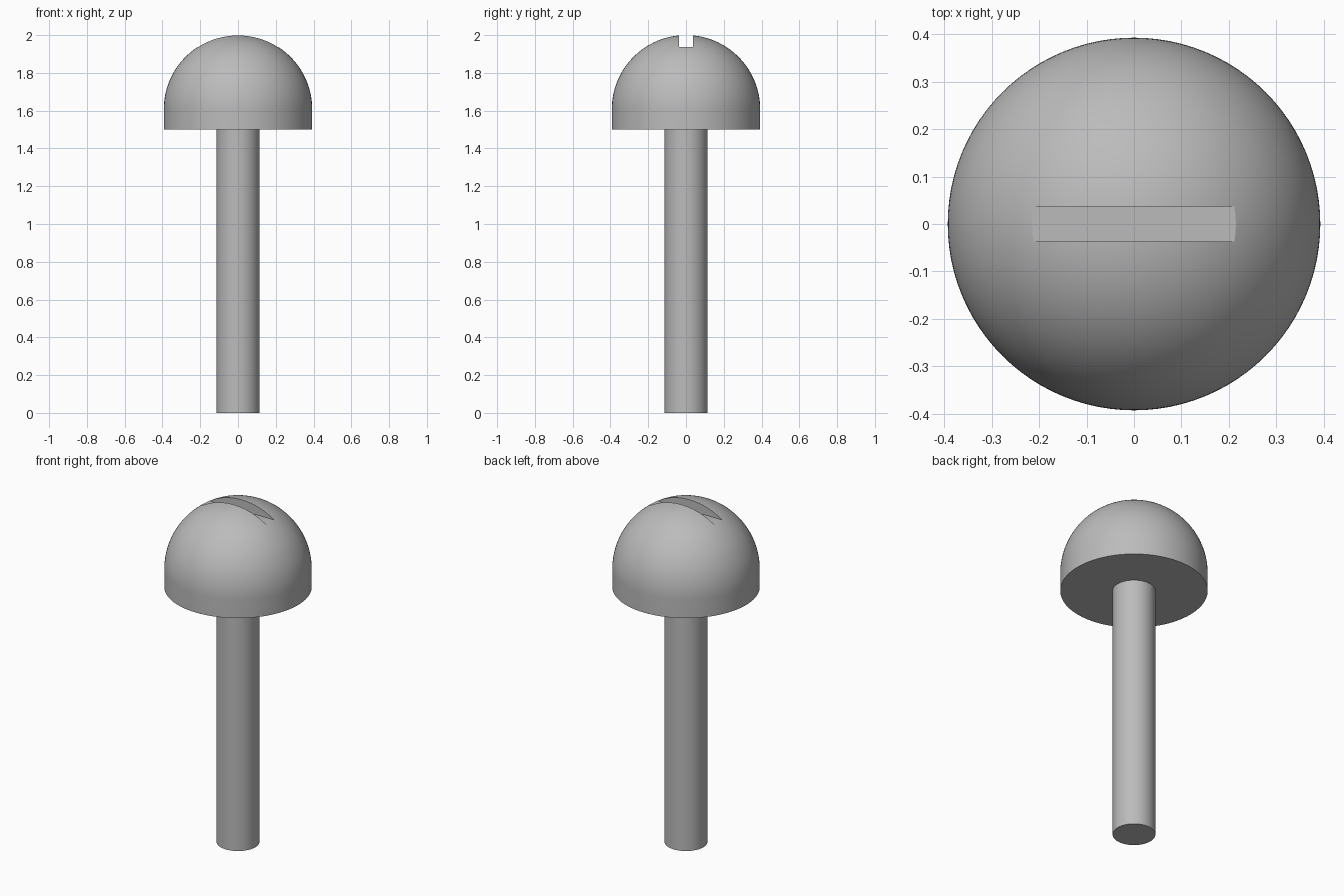
import bpy, bmesh, math
from mathutils import Matrix

SEGMENTS = 96
HEAD_R, HEAD_BOTTOM, DOME_BASE = 0.393, 1.5, 1.607
SHAFT_R = 0.114
SLOT_WIDTH, SLOT_FLOOR = 0.074, 1.936

cube = bpy.data.objects.get("Cube")
if cube:
    bpy.data.objects.remove(cube, do_unlink=True)

metal = bpy.data.materials.new("grey metal")
metal.use_nodes = True
grey = (0.5, 0.5, 0.5, 1)
metal.diffuse_color = grey
metal.node_tree.nodes["Principled BSDF"].inputs["Base Color"].default_value = grey


def add_object(name, bm):
    bmesh.ops.recalc_face_normals(bm, faces=bm.faces)
    mesh = bpy.data.meshes.new(name)
    bm.to_mesh(mesh)
    bm.free()
    mesh.materials.append(metal)
    obj = bpy.data.objects.new(name, mesh)
    bpy.context.collection.objects.link(obj)
    return obj


def lathe(name, profile):
    """Revolve (radius, height) points, running from axis to axis, around z."""
    bm = bmesh.new()
    verts = [bm.verts.new((r, 0, z)) for r, z in profile]
    edges = [bm.edges.new(pair) for pair in zip(verts, verts[1:])]
    bmesh.ops.spin(bm, geom=verts + edges, cent=(0, 0, 0), axis=(0, 0, 1),
                   angle=math.tau, steps=SEGMENTS, use_merge=True)
    bmesh.ops.remove_doubles(bm, verts=bm.verts, dist=1e-5)
    return add_object(name, bm)


def smooth(obj):
    bpy.ops.object.select_all(action="DESELECT")
    obj.select_set(True)
    bpy.context.view_layer.objects.active = obj
    bpy.ops.object.shade_smooth_by_angle(angle=math.radians(30))


# Shaft
shaft = lathe("shaft", [(0, 0), (SHAFT_R, 0), (SHAFT_R, HEAD_BOTTOM + 0.02),
                        (0, HEAD_BOTTOM + 0.02)])
smooth(shaft)

# Domed head with a short straight rim
RINGS = 32
arc = [math.pi / 2 * i / RINGS for i in range(RINGS)]
dome = [(HEAD_R * math.cos(a), DOME_BASE + HEAD_R * math.sin(a)) for a in arc]
head = lathe("head", [(0, HEAD_BOTTOM), (HEAD_R, HEAD_BOTTOM)] + dome
             + [(0, DOME_BASE + HEAD_R)])

# Driver slot cut across the top of the head
bm = bmesh.new()
bmesh.ops.create_cube(bm, size=1, matrix=Matrix.Translation((0, 0, SLOT_FLOOR + 0.1))
                      @ Matrix.Diagonal((1, SLOT_WIDTH, 0.2, 1)))
cutter = add_object("slot_cutter", bm)
cutter.hide_render = True
cut = head.modifiers.new("slot", "BOOLEAN")
cut.operation = "DIFFERENCE"
cut.solver = "EXACT"
cut.object = cutter
bpy.context.view_layer.objects.active = head
bpy.ops.object.modifier_apply(modifier=cut.name)
bpy.data.objects.remove(cutter, do_unlink=True)
smooth(head)
